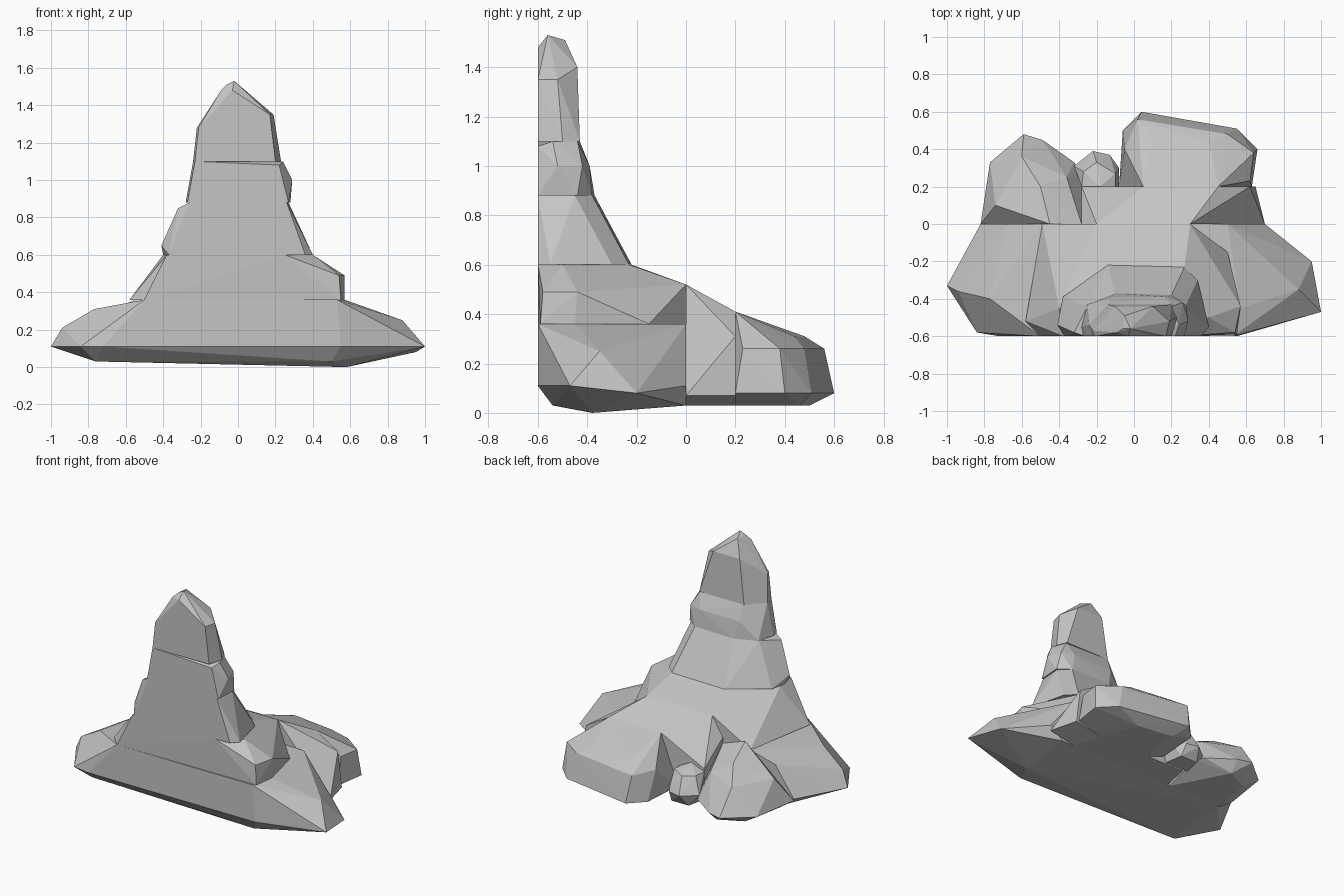
import bpy
import bmesh

cube = bpy.data.objects.get("Cube")
if cube:
    bpy.data.objects.remove(cube, do_unlink=True)

FRONT = -0.6   # flat cliff face shared by the base and every tier
MID = 0.0      # seam between the cliff and the back rocks
SEAM = 0.2     # seam between the shelf and the rear boulder

stone = bpy.data.materials.new("grey stone")
stone.use_nodes = True
grey = (0.56, 0.56, 0.56, 1)
stone.diffuse_color = grey
shader = next(n for n in stone.node_tree.nodes if n.type == "BSDF_PRINCIPLED")
shader.inputs["Base Color"].default_value = grey
shader.inputs["Roughness"].default_value = 0.9


def rock(name, layers):
    """Faceted rock: the convex hull of a few outlines, each at its own height."""
    bm = bmesh.new()
    for height, outline in layers:
        for x, y in outline:
            bm.verts.new((x, y, height))
    hull = bmesh.ops.convex_hull(bm, input=bm.verts[:])
    spare = {v for key in ("geom_interior", "geom_unused") for v in hull[key]
             if isinstance(v, bmesh.types.BMVert)}
    bmesh.ops.delete(bm, geom=list(spare), context="VERTS")
    bmesh.ops.recalc_face_normals(bm, faces=bm.faces[:])
    mesh = bpy.data.meshes.new(name)
    bm.to_mesh(mesh)
    bm.free()
    mesh.materials.append(stone)
    obj = bpy.data.objects.new(name, mesh)
    bpy.context.collection.objects.link(obj)
    return obj


# Wide base slab with an undercut foot
rock("base_slab", [
    (0, [(.58, -.38)]),
    (.03, [(-.76, -.5), (.5, -.54), (-.7, MID), (.6, MID)]),
    (.08, [(.95, -.2)]),
    (.11, [(-1, -.33), (-.84, -.58), (-.72, FRONT), (-.82, MID),
           (.55, FRONT), (1, -.47), (.7, MID)]),
    (.21, [(-.94, -.36)]),
    (.25, [(.88, -.35)]),
    (.31, [(-.77, -.4), (-.68, MID)]),
    (.36, [(-.5, FRONT), (.53, FRONT), (.57, -.45), (.5, MID), (-.49, MID)]),
])

# Stacked tiers of the spire, from the bottom up
rock("lower_tier", [
    (.36, [(-.5, FRONT), (-.58, -.52), (-.49, MID), (.3, MID),
           (.5, -.15), (.57, -.45), (.55, -.59)]),
    (.49, [(.57, -.44), (.54, -.58)]),
    (.52, [(-.2, MID), (.3, MID), (.3, -.05)]),
    (.6, [(-.38, FRONT), (-.4, -.45), (-.14, -.22), (.27, -.23),
          (.4, -.5), (.25, FRONT)]),
])
rock("middle_tier", [
    (.6, [(-.37, FRONT), (-.4, -.5), (-.38, -.39), (-.14, -.22), (.27, -.23),
          (.34, -.3), (.4, -.55), (.36, FRONT)]),
    (.65, [(-.41, -.54)]),
    (.85, [(-.32, -.58)]),
    (.88, [(-.26, FRONT), (-.25, -.44), (-.1, -.37), (.2, -.38),
           (.27, -.45), (.26, FRONT)]),
])
rock("upper_tier", [
    (.88, [(-.27, FRONT), (-.28, -.55), (-.25, -.43), (-.1, -.37), (.2, -.38),
           (.28, -.44), (.27, FRONT)]),
    (1, [(.29, -.52), (.26, -.42), (-.13, -.39), (.17, -.39)]),
    (1.08, [(.22, FRONT)]),
    (1.1, [(-.23, FRONT), (-.24, -.54), (-.14, -.43), (.2, -.44), (.24, -.54)]),
])
rock("peak", [
    (1.1, [(-.23, FRONT), (-.24, -.54), (-.14, -.43), (.2, -.43),
           (.23, -.5), (.2, FRONT)]),
    (1.28, [(-.22, -.57), (-.21, FRONT)]),
    (1.35, [(.19, -.52), (.17, FRONT)]),
    (1.4, [(-.1, -.44), (.1, -.44)]),
    (1.48, [(-.09, -.58), (-.03, FRONT)]),
    (1.51, [(-.05, -.49), (-.06, -.56)]),
    (1.53, [(-.02, -.56)]),
])

# Rocks banked against the back of the cliff
rock("back_shelf", [
    (.03, [(-.28, MID), (-.24, SEAM), (.45, SEAM), (.5, MID)]),
    (.07, [(.7, MID), (.65, SEAM)]),
    (.21, [(.64, .17)]),
    (.25, [(-.28, SEAM)]),
    (.31, [(.62, SEAM)]),
    (.39, [(-.28, MID)]),
    (.41, [(.05, SEAM), (.45, SEAM)]),
    (.52, [(-.2, MID), (.3, MID)]),
])
rock("rear_boulder", [
    (.03, [(.05, SEAM), (.1, .5), (.35, .46), (.45, SEAM)]),
    (.08, [(-.08, SEAM), (-.06, .5), (.04, .6), (.15, .58),
           (.55, .51), (.66, .4), (.63, SEAM)]),
    (.26, [(.02, .56), (.5, .48), (.64, .38), (.62, .23), (-.05, .4)]),
    (.31, [(.1, .48), (.4, .44)]),
    (.41, [(.05, SEAM), (.45, SEAM)]),
])
rock("side_boulder", [
    (.03, [(-.72, MID), (-.66, .3), (-.5, .38), (-.3, MID)]),
    (.1, [(-.82, MID), (-.77, .33), (-.59, .48), (-.49, .45),
          (-.32, .33), (-.28, .27), (-.28, MID)]),
    (.27, [(-.74, .1), (-.6, .36), (-.36, .25)]),
    (.35, [(-.5, .2), (-.28, MID)]),
    (.41, [(-.45, MID)]),
])
rock("small_stone", [
    (.04, [(-.28, SEAM), (-.25, .33), (-.12, .33), (-.1, SEAM)]),
    (.12, [(-.32, .31), (-.22, .39), (-.13, .37), (-.08, .3), (-.08, SEAM)]),
    (.23, [(-.28, SEAM), (-.27, .28), (-.2, .33), (-.1, .27), (-.1, SEAM)]),
    (.27, [(-.18, SEAM)]),
])
